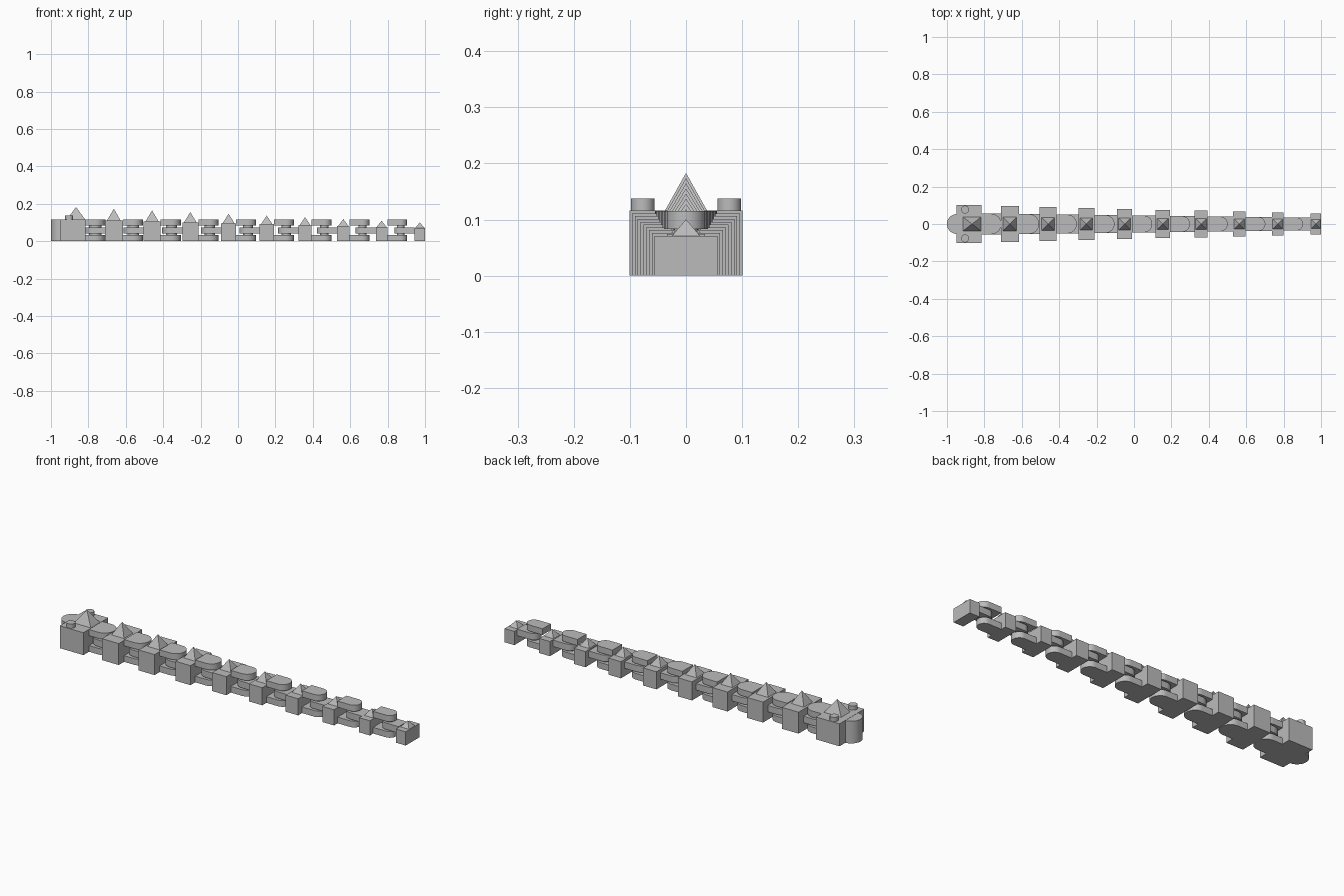
import bpy, bmesh, math

old = bpy.data.objects.get("Cube")
if old:
    bpy.data.objects.remove(old)

grey = bpy.data.materials.new("plain grey")
grey.use_nodes = True
colour = (0.5, 0.5, 0.5, 1)
grey.diffuse_color = colour
grey.node_tree.nodes["Principled BSDF"].inputs["Base Color"].default_value = colour


def finish(name, bm, smooth=False):
    bmesh.ops.recalc_face_normals(bm, faces=bm.faces[:])
    mesh = bpy.data.meshes.new(name)
    bm.to_mesh(mesh)
    bm.free()
    mesh.materials.append(grey)
    obj = bpy.data.objects.new(name, mesh)
    bpy.context.collection.objects.link(obj)
    if smooth:
        bpy.ops.object.select_all(action='DESELECT')
        obj.select_set(True)
        bpy.context.view_layer.objects.active = obj
        bpy.ops.object.shade_smooth_by_angle(angle=math.radians(35))
    return obj


def prism(name, outline, z0, z1, smooth=False):
    """Extrude a flat outline from z0 up to z1."""
    bm = bmesh.new()
    base = bm.faces.new([bm.verts.new((x, y, z0)) for x, y in outline])
    top = bmesh.ops.extrude_face_region(bm, geom=[base], use_keep_orig=True)
    verts = [v for v in top["geom"] if isinstance(v, bmesh.types.BMVert)]
    bmesh.ops.translate(bm, verts=verts, vec=(0, 0, z1 - z0))
    return finish(name, bm, smooth)


def box(name, x, hx, hy, z0, z1):
    return prism(name, [(x - hx, -hy), (x + hx, -hy), (x + hx, hy), (x - hx, hy)], z0, z1)


def cylinder(name, x, y, r, z0, z1, n=48):
    ring = [(x + r * math.cos(math.tau * k / n), y + r * math.sin(math.tau * k / n)) for k in range(n)]
    return prism(name, ring, z0, z1, True)


def tab(name, x_flat, x_round, r, z0, z1, n=24):
    """Plate with a straight end at x_flat and a round end centred on x_round."""
    s = 1 if x_round > x_flat else -1
    arc = [(x_round + s * r * math.cos(a), r * math.sin(a))
           for a in (math.pi * (k / n - 0.5) for k in range(n + 1))]
    return prism(name, [(x_flat, -r)] + arc + [(x_flat, r)], z0, z1, True)


def pyramid(name, x, hx, hy, z0, z1):
    bm = bmesh.new()
    ring = [bm.verts.new((x + sx * hx, sy * hy, z0))
            for sx, sy in ((-1, -1), (1, -1), (1, 1), (-1, 1))]
    tip = bm.verts.new((x, 0, z1))
    bm.faces.new(ring)
    for k in range(4):
        bm.faces.new((ring[k], ring[(k + 1) % 4], tip))
    return finish(name, bm)


COUNT = 10
PLATE = 0.032                      # thickness of hinge plates
TOP = 0.115                        # top of the upper hinge plates


def half_width(i):
    return 0.101 - 0.005 * i


def block(i):
    """Centre and half length of a body block along x."""
    if i == 0:
        return -0.8825, 0.0675
    return -0.664 + 0.2045 * (i - 1), half_width(i) * 0.5


# Head: snout and eyes
cylinder("snout", -0.947, 0, 0.053, 0, TOP)
for side, y in (("left", 0.077), ("right", -0.077)):
    cylinder(side + "_eye", -0.903, y, 0.021, TOP - 0.01, 0.1375, 32)

# Tapering chain of blocks, each with a spike
for i in range(COUNT):
    x, hx = block(i)
    height = 0.116 - 0.005 * i
    label = "head" if i == 0 else f"segment_{i}"
    box(label + "_block", x, hx, half_width(i), 0, height)
    spike = 0.0375 - 0.0014 * i
    spike_x, spike_hx = (-0.866, 0.049) if i == 0 else (x, spike)
    pyramid(label + "_spike", spike_x, spike_hx, spike, height, 0.183 - 0.0092 * i)

# Hinges: two plates behind each block, a tongue on the next one and a pin
for j in range(COUNT - 1):
    pin_x = -0.764 + 0.2042 * j
    r = 0.055 - 0.0026 * j
    x, hx = block(j)
    tab(f"lower_hinge_plate_{j}", x + hx, pin_x, r, 0, PLATE)
    tab(f"upper_hinge_plate_{j}", x + hx, pin_x, r, TOP - PLATE, TOP)
    cylinder(f"hinge_pin_{j}", pin_x, 0, r * 0.6, PLATE, TOP - PLATE, 32)
    nx, nhx = block(j + 1)
    tab(f"hinge_tongue_{j + 1}", nx - nhx, pin_x, r, 0.041, 0.0745)
